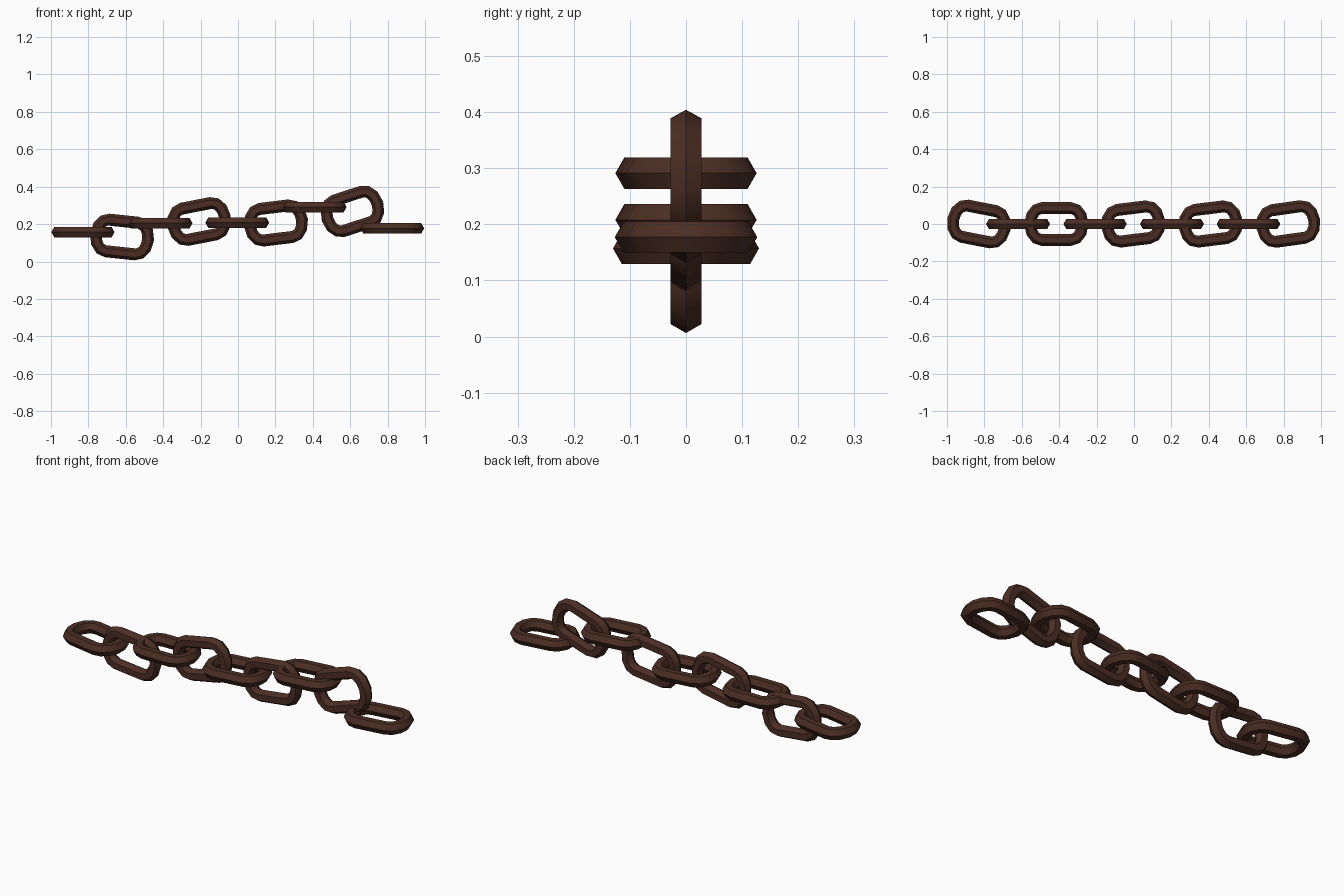
import bpy, bmesh, math
from mathutils import Matrix

if "Cube" in bpy.data.objects:
    bpy.data.objects.remove(bpy.data.objects["Cube"])

iron = bpy.data.materials.new("dark_brown_iron")
iron.diffuse_color = (0.07, 0.027, 0.017, 1)
iron.use_nodes = True
iron.node_tree.nodes["Principled BSDF"].inputs["Base Color"].default_value = iron.diffuse_color

TUBE = 0.032              # hexagonal bar radius
HALF_STRAIGHT = 0.08      # half length of the straight sides
END_X, END_Y = 0.06, 0.085  # bar centre line radii of the rounded ends
STEPS = 6                 # segments per rounded end


def make_link(name, x, z, angle, upright):
    bm = bmesh.new()
    rings = []
    # walk round both ends; the straight sides join them
    for side in (0, 1):
        shift = HALF_STRAIGHT * (1 - 2 * side)
        for i in range(STEPS + 1):
            t = -math.pi / 2 + math.pi * (i / STEPS + side)
            ring = []
            for k in range(6):
                out = TUBE * math.cos(k * math.pi / 3)
                up = TUBE * math.sin(k * math.pi / 3)
                ring.append(bm.verts.new((shift + (END_X + out) * math.cos(t),
                                          (END_Y + out) * math.sin(t), up)))
            rings.append(ring)
    for a, b in zip(rings, rings[1:] + rings[:1]):
        for k in range(6):
            n = (k + 1) % 6
            bm.faces.new((a[k], b[k], b[n], a[n]))
    bmesh.ops.recalc_face_normals(bm, faces=bm.faces)
    # turn in its own plane, then stand it up if needed
    m = Matrix.Rotation(math.radians(angle), 4, 'Z')
    if upright:
        m = Matrix.Rotation(math.pi / 2, 4, 'X') @ m
    bm.transform(Matrix.Translation((x, 0, z)) @ m)
    mesh = bpy.data.meshes.new(name)
    bm.to_mesh(mesh)
    bm.free()
    mesh.materials.append(iron)
    obj = bpy.data.objects.new(name, mesh)
    bpy.context.collection.objects.link(obj)
    bpy.context.view_layer.objects.active = obj
    bpy.ops.object.select_all(action='DESELECT')
    obj.select_set(True)
    bpy.ops.object.shade_smooth_by_angle(angle=math.radians(40))


# flat links: x, z, turn
for i, (x, z, a) in enumerate([(-0.829, 0.157, -11), (-0.415, 0.205, 0),
                               (-0.004, 0.208, 7), (0.410, 0.291, 7),
                               (0.825, 0.177, 8)]):
    make_link(f"flat_link_{i + 1}", x, z, a, False)

# upright links: x, z, tilt
for i, (x, z, a) in enumerate([(-0.620, 0.131, -6), (-0.208, 0.214, 11),
                               (0.203, 0.206, 7), (0.612, 0.268, 18)]):
    make_link(f"upright_link_{i + 1}", x, z, a, True)
